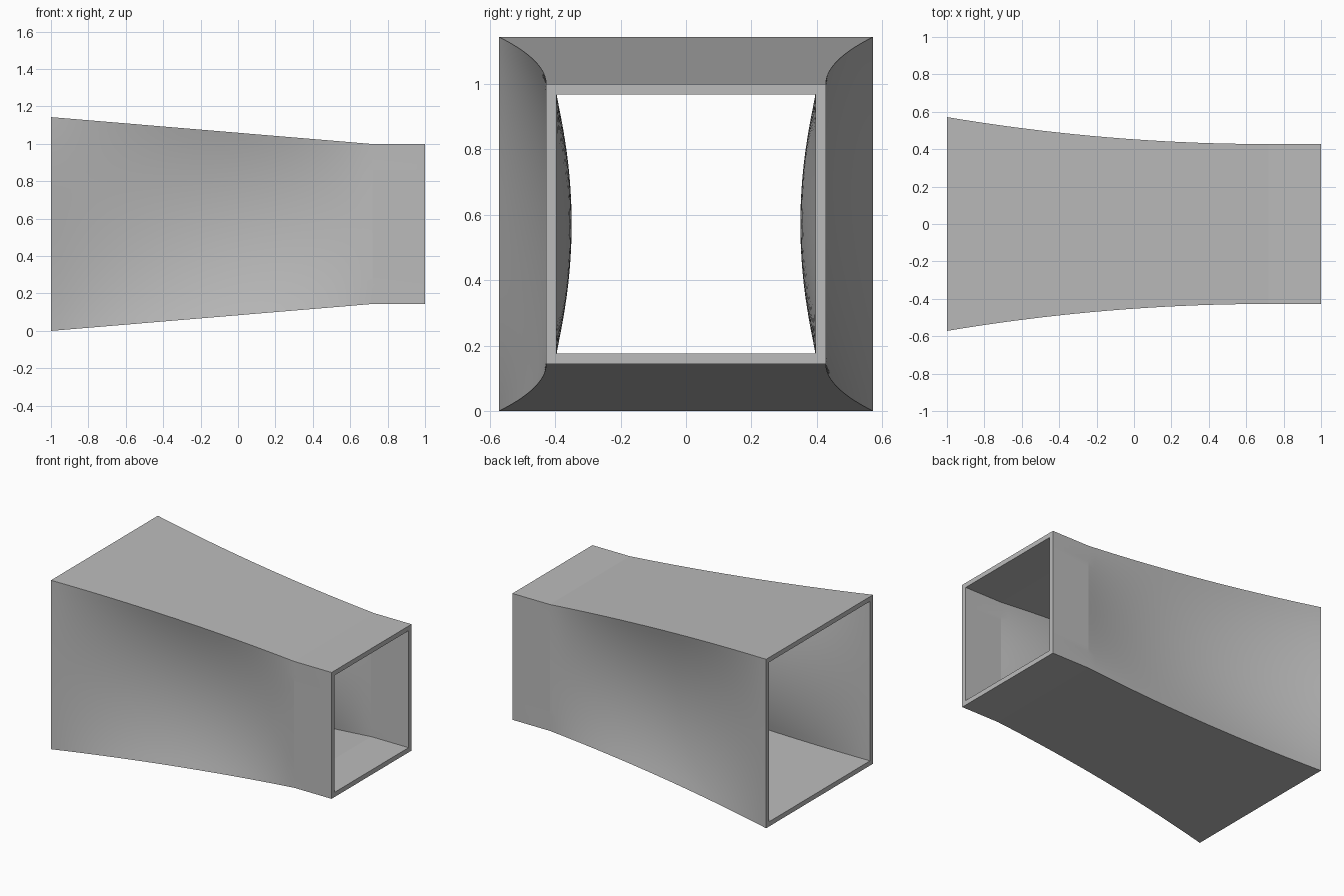
import bpy
import bmesh
import math

cube = bpy.data.objects.get("Cube")
if cube:
    bpy.data.objects.remove(cube, do_unlink=True)

BIG, SMALL = 0.5715, 0.4275   # half sizes of the two square openings
NECK_X = 0.72                 # where the taper meets the straight collar
WALL = 0.032
BULGE = 0.07                  # inward bow of the side walls
STEPS, ROWS = 32, 24


def section(x, inset):
    """Closed ring of points: left wall going up, right wall going down."""
    t = max(0.0, (NECK_X - x) / (NECK_X + 1))
    half_height = SMALL + (BIG - SMALL) * t - inset
    edge = SMALL + (BIG - SMALL) * t * t - inset
    bow = BULGE * 4 * t * (1 - t)
    wall = []
    for i in range(ROWS + 1):
        s = 2 * i / ROWS - 1
        wall.append((edge - bow * (1 - s * s), BIG + s * half_height))
    return [(x, y, z) for y, z in wall] + [(x, -y, z) for y, z in reversed(wall)]


def bridge(bm, a, b):
    for i in range(len(a)):
        j = (i + 1) % len(a)
        bm.faces.new((a[i], a[j], b[j], b[i]))


# Outer and inner skins, joined by flat rims at both openings
stations = [-1 + (NECK_X + 1) * i / STEPS for i in range(STEPS + 1)] + [1.0]
bm = bmesh.new()
skins = []
for inset in (0, WALL):
    rings = [[bm.verts.new(p) for p in section(x, inset)] for x in stations]
    for a, b in zip(rings, rings[1:]):
        bridge(bm, a, b)
    skins.append(rings)
for end in (0, -1):
    bridge(bm, skins[0][end], skins[1][end])
bmesh.ops.recalc_face_normals(bm, faces=bm.faces)

mesh = bpy.data.meshes.new("tapered_duct")
bm.to_mesh(mesh)
bm.free()
duct = bpy.data.objects.new("tapered_duct", mesh)
bpy.context.collection.objects.link(duct)

# Plain grey metal
grey = bpy.data.materials.new("plain_grey")
grey.use_nodes = True
colour = (0.5, 0.5, 0.5, 1)
grey.diffuse_color = colour
grey.node_tree.nodes["Principled BSDF"].inputs["Base Color"].default_value = colour
mesh.materials.append(grey)

# Smooth walls, crisp corners and collar crease
bpy.ops.object.select_all(action="DESELECT")
duct.select_set(True)
bpy.context.view_layer.objects.active = duct
bpy.ops.object.shade_smooth_by_angle(angle=math.radians(4))
